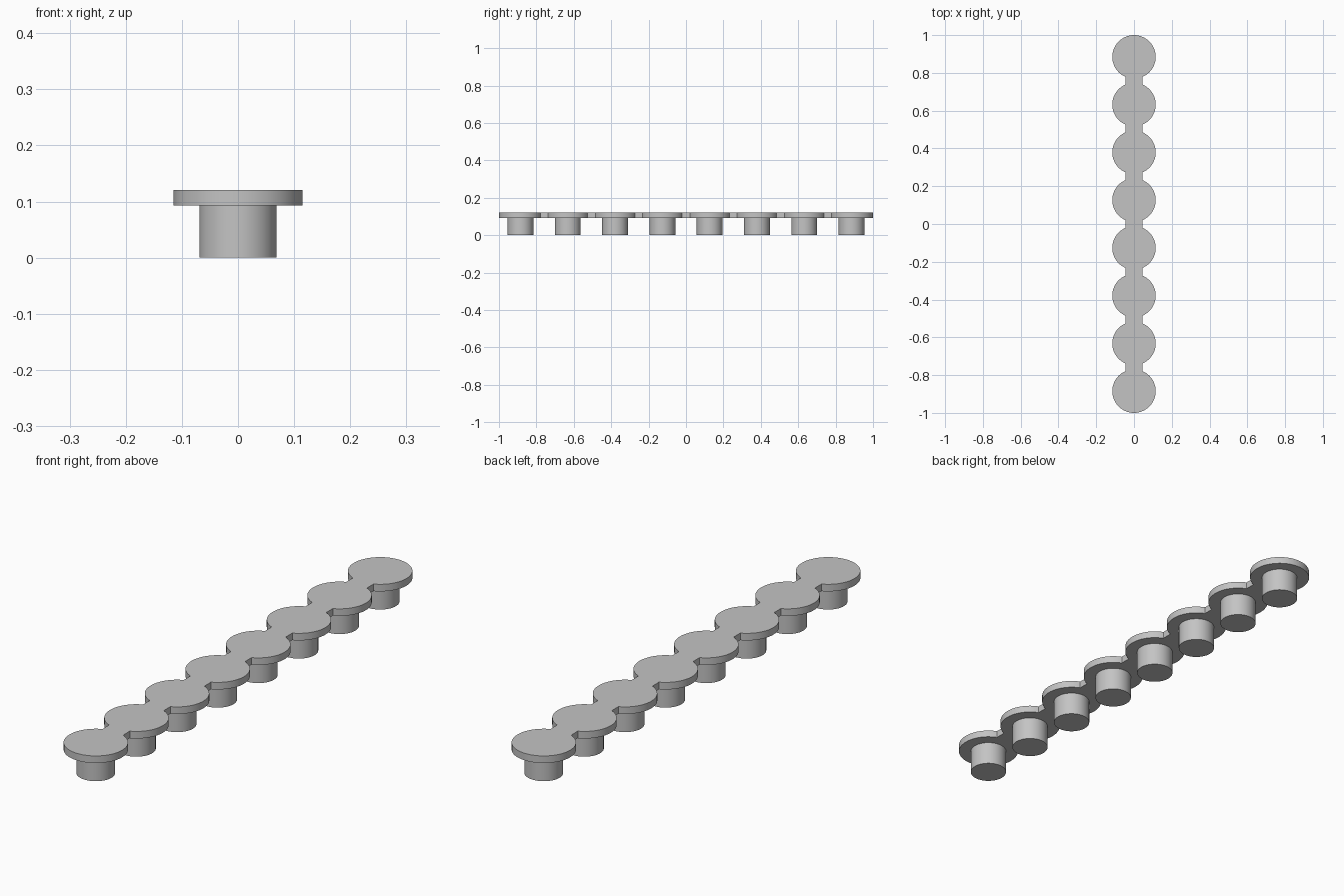
import bpy
import bmesh
from math import asin, cos, sin, pi

COUNT = 8
DISC_R = 0.115
PEG_R = 0.069
BRIDGE_HALF = 0.045
PLATE_BOTTOM, PLATE_TOP = 0.093, 0.121
PITCH = (2 - 2 * DISC_R) / (COUNT - 1)
ARC_STEPS = 32

if "Cube" in bpy.data.objects:
    bpy.data.objects.remove(bpy.data.objects["Cube"], do_unlink=True)

grey = bpy.data.materials.new("plain grey")
grey.use_nodes = True
grey.diffuse_color = (0.55, 0.55, 0.55, 1)
grey.node_tree.nodes["Principled BSDF"].inputs["Base Color"].default_value = (0.55, 0.55, 0.55, 1)


def finish(bm, name):
    """Turn a bmesh into a grey object with smooth sides and sharp rims."""
    bmesh.ops.recalc_face_normals(bm, faces=bm.faces)
    mesh = bpy.data.meshes.new(name)
    bm.to_mesh(mesh)
    bm.free()
    mesh.materials.append(grey)
    obj = bpy.data.objects.new(name, mesh)
    bpy.context.collection.objects.link(obj)
    bpy.ops.object.select_all(action="DESELECT")
    obj.select_set(True)
    bpy.context.view_layer.objects.active = obj
    bpy.ops.object.shade_smooth_by_angle(angle=pi / 6)
    return obj


centres = [-1 + DISC_R + i * PITCH for i in range(COUNT)]

# Right half of the outline: one arc per disc, joined by straight bridges
neck = asin(BRIDGE_HALF / DISC_R)
side = []
for i, cy in enumerate(centres):
    start = 0 if i == 0 else neck
    end = pi if i == COUNT - 1 else pi - neck
    for k in range(ARC_STEPS + 1):
        a = start + (end - start) * k / ARC_STEPS
        side.append((DISC_R * sin(a), cy - DISC_R * cos(a)))

# Top plate: mirrored outline, extruded to its thickness
outline = side + [(-x, y) for x, y in reversed(side[1:-1])]
bm = bmesh.new()
base = bm.faces.new([bm.verts.new((x, y, PLATE_BOTTOM)) for x, y in outline])
raised = bmesh.ops.extrude_face_region(bm, geom=[base], use_keep_orig=True)
bmesh.ops.translate(bm, vec=(0, 0, PLATE_TOP - PLATE_BOTTOM),
                    verts=[g for g in raised["geom"] if isinstance(g, bmesh.types.BMVert)])
finish(bm, "linked_disc_plate")

# Round pegs, seated slightly into the plate
height = PLATE_BOTTOM + 0.005
for i, cy in enumerate(centres):
    bm = bmesh.new()
    bmesh.ops.create_cone(bm, cap_ends=True, segments=64, radius1=PEG_R, radius2=PEG_R, depth=height)
    peg = finish(bm, f"peg_{i + 1}")
    peg.location = (0, cy, height / 2)
